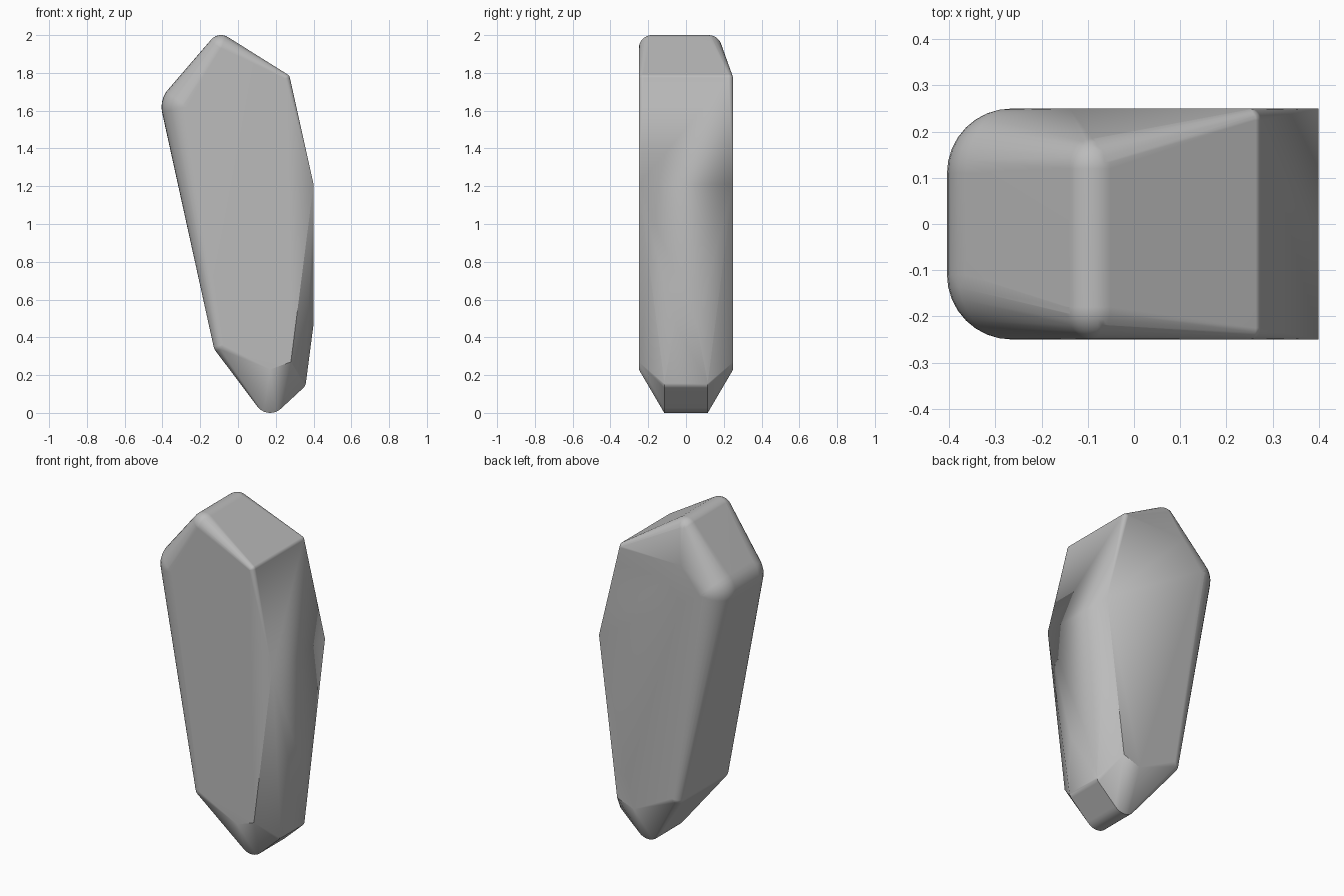
import bpy
import bmesh
from math import cos, sin, tau, radians
from mathutils import Vector, Matrix

cube = bpy.data.objects.get("Cube")
if cube:
    bpy.data.objects.remove(cube, do_unlink=True)

# Stone material
stone = bpy.data.materials.new("stone_grey")
stone.use_nodes = True
grey = (0.5, 0.5, 0.5, 1)
stone.diffuse_color = grey
stone.node_tree.nodes["Principled BSDF"].inputs["Base Color"].default_value = grey

bm = bmesh.new()


def ball(x, y, z, r):
    """Soft corner of the stone."""
    bmesh.ops.create_uvsphere(bm, u_segments=32, v_segments=16, radius=r,
                              matrix=Matrix.Translation((x, y, z)) @ Matrix.Rotation(tau / 4, 4, 'X'))


def rim(x, y, z, r):
    """Round end of a crisp-sided edge that runs front to back."""
    for i in range(32):
        a = tau * i / 32
        bm.verts.new((x + r * cos(a), y, z + r * sin(a)))


half = 0.25
for side in (-1, 1):
    # Rounded left edge, wide at the shoulder and tight at the foot
    ball(-0.265, side * 0.11, 1.62, 0.14)
    ball(-0.08, side * 0.2, 0.36, 0.05)
    # Right shoulder, widest point and lower right flank
    ball(0.25, side * 0.225, 1.77, 0.025)
    bm.verts.new((0.4, side * half, 1.21))
    bm.verts.new((0.4, side * 0.055, 0.47))
    # Lower corners of the flat face
    bm.verts.new((0.17, side * half, 0.23))
    bm.verts.new((0.28, side * half, 0.27))
    # Narrow foot
    rim(0.17, side * 0.115, 0.085, 0.085)
    rim(0.315, side * 0.115, 0.165, 0.045)

# Peak, cut back further on the rear side
ball(-0.09, -0.18, 1.93, 0.07)
ball(-0.09, 0.12, 1.93, 0.07)
bm.verts.new((-0.14, half, 1.77))

# Wrap all corners in one skin
hull = bmesh.ops.convex_hull(bm, input=bm.verts[:])
inner = {v for v in hull["geom_interior"] + hull["geom_unused"]
         if isinstance(v, bmesh.types.BMVert)}
bmesh.ops.delete(bm, geom=list(inner), context='VERTS')
bmesh.ops.remove_doubles(bm, verts=bm.verts[:], dist=0.0005)
bmesh.ops.dissolve_limit(bm, angle_limit=radians(0.8), verts=bm.verts[:], edges=bm.edges[:])
bmesh.ops.recalc_face_normals(bm, faces=bm.faces[:])

mesh = bpy.data.meshes.new("stone")
bm.to_mesh(mesh)
bm.free()
mesh.materials.append(stone)
obj = bpy.data.objects.new("stone", mesh)
bpy.context.collection.objects.link(obj)
bpy.context.view_layer.objects.active = obj
obj.select_set(True)
bpy.ops.object.shade_smooth_by_angle(angle=radians(22))
soften = obj.modifiers.new("face_weighted_normals", 'WEIGHTED_NORMAL')
soften.keep_sharp = True
